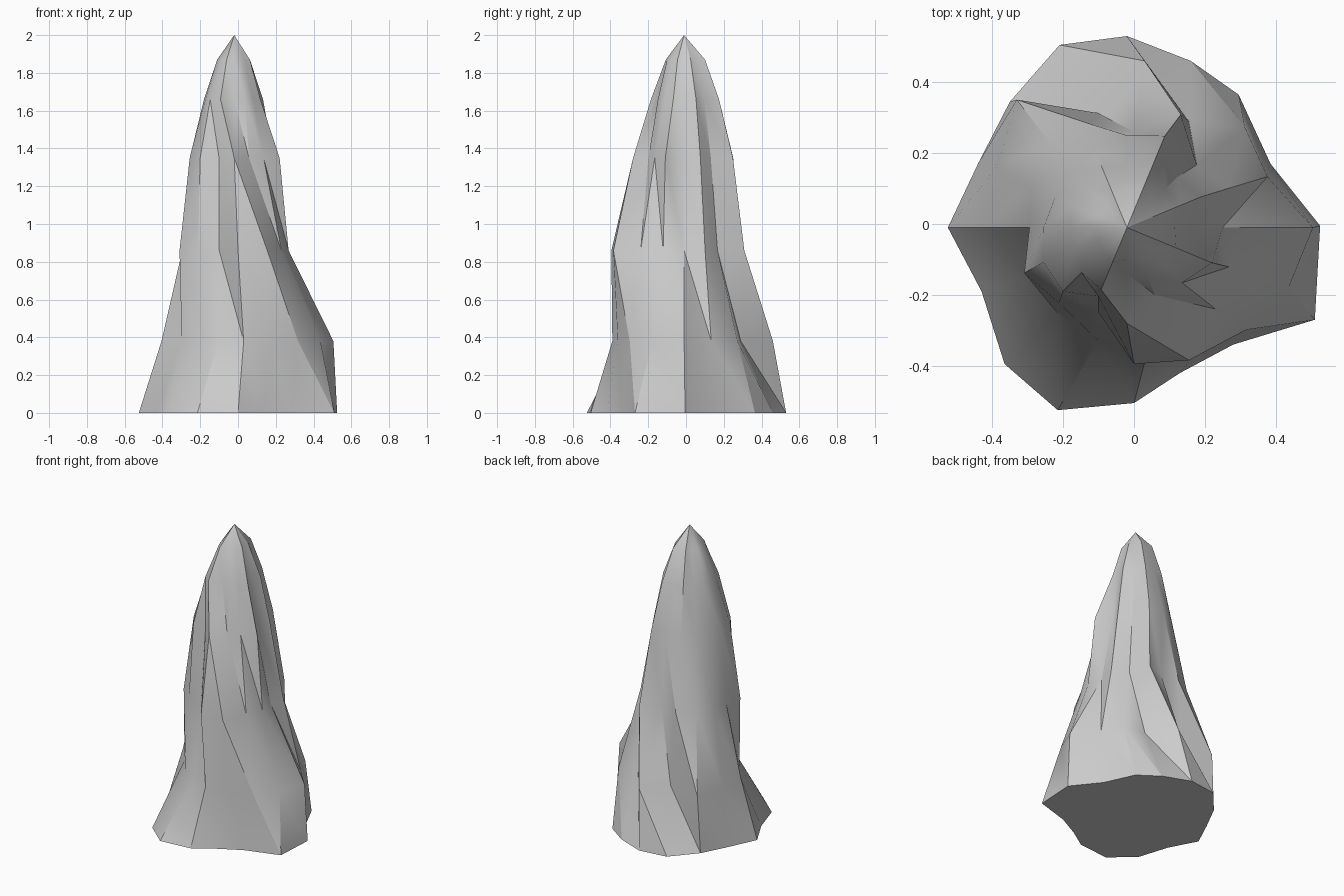
import bpy, bmesh, math

N = 16
CY = -0.01

# Irregular footprint on the ground
base = [(.525, -.005), (.385, .17), (.295, .365), (.16, .46), (-.02, .53), (-.21, .505),
        (-.35, .345), (-.44, .17), (-.525, -.01), (-.43, -.19), (-.365, -.395),
        (-.215, -.525), (0, -.505), (.13, -.42), (.28, -.34), (.51, -.27)]

# Fluted cross-sections: height, centre x and one radius per direction
sections = [
    (0.38, .03, (.475, .375, .40, .325, .47, .35, .51, .45, .435, .355, .345, .345, .38, .38, .407, .44)),
    (0.86, 0.0, (.25, .29, .25, .345, .27, .315, .33, .315, .295, .335, .30, .26, .385, .405, .325, .29)),
    (1.35, -.02, (.175, .225, .20, .28, .26, .24, .225, .22, .235, .255, .255, .21, .27, .205, .22, .26)),
    (1.66, -.02, (.135, .165, .15, .20, .18, .18, .155, .165, .16, .165, .18, .19, .13, .15, .14, .15)),
    (1.87, -.02, (.08, .09, .09, .12, .11, .115, .085, .09, .09, .085, .095, .105, .09, .085, .08, .09)),
]

bm = bmesh.new()
rings = [[bm.verts.new((x, y, 0)) for x, y in base]]
for z, cx, radii in sections:
    rings.append([bm.verts.new((cx + r * math.cos(math.tau * k / N),
                                CY + r * math.sin(math.tau * k / N), z))
                  for k, r in enumerate(radii)])

# Walls, with every quad split along the clockwise twist
for low, high in zip(rings, rings[1:]):
    for k in range(N):
        j = (k + 1) % N
        bm.faces.new((low[k], low[j], high[k]))
        bm.faces.new((low[j], high[j], high[k]))

# Pointed tip and flat underside
tip = bm.verts.new((-0.02, CY, 2.0))
for k in range(N):
    bm.faces.new((rings[-1][k], rings[-1][(k + 1) % N], tip))
bm.faces.new(rings[0][::-1])
bm.normal_update()

mesh = bpy.data.meshes.new("stalagmite_rock")
bm.to_mesh(mesh)
bm.free()
rock = bpy.data.objects.new("stalagmite_rock", mesh)
bpy.context.collection.objects.link(rock)

# Soft shading across gentle edges, crisp flutes
bpy.context.view_layer.objects.active = rock
rock.select_set(True)
bpy.ops.object.shade_smooth_by_angle(angle=math.radians(30))
